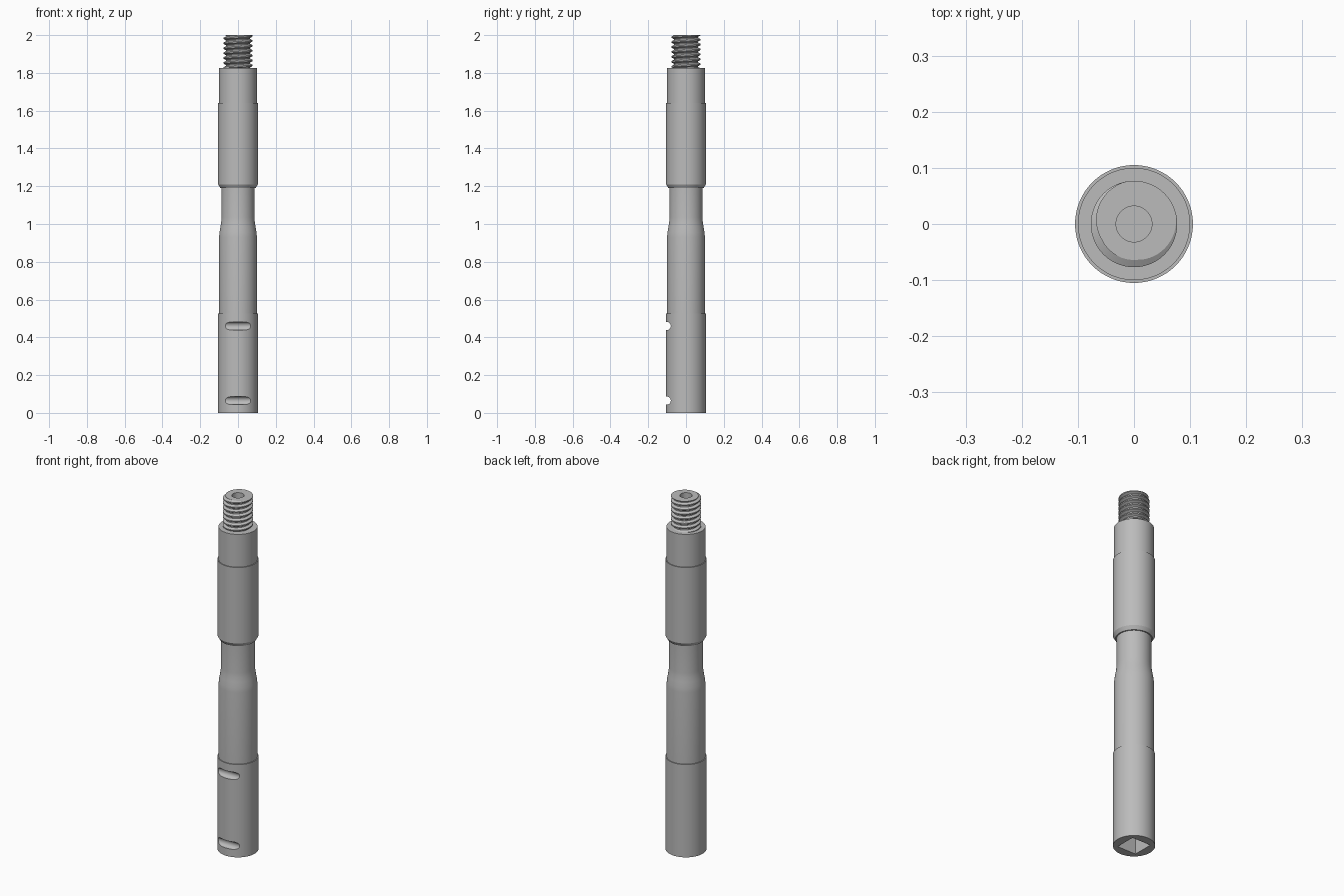
import bpy, bmesh, math
from mathutils import Matrix, Vector

if "Cube" in bpy.data.objects:
    bpy.data.objects.remove(bpy.data.objects["Cube"])

steel = bpy.data.materials.new("steel_grey")
steel.use_nodes = True
GREY = (0.5, 0.5, 0.5, 1)
steel.diffuse_color = GREY
steel.node_tree.nodes["Principled BSDF"].inputs["Base Color"].default_value = GREY


def finish(bm, name):
    bmesh.ops.recalc_face_normals(bm, faces=bm.faces)
    mesh = bpy.data.meshes.new(name)
    bm.to_mesh(mesh)
    bm.free()
    mesh.materials.append(steel)
    obj = bpy.data.objects.new(name, mesh)
    bpy.context.collection.objects.link(obj)
    return obj


def lathe(name, profile, steps=96):
    bm = bmesh.new()
    verts = [bm.verts.new((r, 0, z)) for r, z in profile]
    edges = [bm.edges.new(pair) for pair in zip(verts, verts[1:])]
    bmesh.ops.spin(bm, geom=verts + edges, cent=(0, 0, 0), axis=(0, 0, 1),
                   angle=2 * math.pi, steps=steps, use_merge=True)
    bmesh.ops.remove_doubles(bm, verts=bm.verts, dist=1e-5)
    return finish(bm, name)


def rod_cutter(name, radius, length, matrix):
    bm = bmesh.new()
    bmesh.ops.create_cone(bm, cap_ends=True, segments=48, radius1=radius,
                          radius2=radius, depth=length, matrix=matrix)
    return finish(bm, name)


def cut(obj, cutter):
    mod = obj.modifiers.new("cut", 'BOOLEAN')
    mod.operation, mod.solver, mod.object = 'DIFFERENCE', 'EXACT', cutter
    bpy.context.view_layer.objects.active = obj
    bpy.ops.object.modifier_apply(modifier=mod.name)
    bpy.data.objects.remove(cutter)


def smooth(obj):
    bpy.ops.object.select_all(action='DESELECT')
    obj.select_set(True)
    bpy.context.view_layer.objects.active = obj
    bpy.ops.object.shade_smooth_by_angle(angle=math.radians(25))


# Stepped shaft with narrowed neck
WIDE, MID, NECK = 0.105, 0.1, 0.087
shaft = lathe("shaft", [
    (0, 0), (WIDE, 0), (WIDE, 0.525), (MID, 0.525), (MID, 0.93),
    (0.098, 0.955), (0.093, 0.985), (0.089, 1.01), (NECK, 1.035),
    (NECK, 1.19), (0.093, 1.19), (WIDE, 1.21), (WIDE, 1.64),
    (MID, 1.64), (MID, 1.825), (0, 1.825)])

# Two round grooves across the front
for z in (0.065, 0.46):
    cut(shaft, rod_cutter("groove_cutter", 0.0215, 0.5,
        Matrix.Translation((0, -0.102, z)) @ Matrix.Rotation(math.pi / 2, 4, 'Y')))

# Square drive socket in the bottom
bm = bmesh.new()
bmesh.ops.create_cube(bm, size=1, matrix=Matrix.Diagonal((0.115, 0.115, 0.3, 1)))
cut(shaft, finish(bm, "socket_cutter"))
smooth(shaft)

# Helical thread on the top stud
CREST, ROOT, PITCH = 0.077, 0.064, 0.026
LOW, TOP, COLS = 1.82, 2.0, 72
START = math.radians(60)
BREAKS = (-0.12, 0.12, 0.4, 0.6)


def thread_radius(u):
    d = abs((u + 0.5) % 1 - 0.5)
    t = min(max((d - 0.12) / 0.28, 0), 1)
    return CREST + (ROOT - CREST) * t


bm = bmesh.new()
turns = math.ceil((TOP - LOW) / PITCH) + 2
offsets = [n + b for n in range(-turns, 3) for b in BREAKS]
columns = []
for c in range(COLS):
    ang = 2 * math.pi * c / COLS
    shift = (ang - START) / (2 * math.pi)
    column = []
    for u in offsets:
        z = min(max(TOP + PITCH * (u + shift), LOW), TOP)
        r = thread_radius((z - TOP) / PITCH - shift)
        column.append(bm.verts.new((r * math.cos(ang), r * math.sin(ang), z)))
    columns.append(column)
per_turn = len(BREAKS)
for c in range(COLS):
    a = columns[c]
    # The last column meets the first one a full turn higher
    b = columns[c + 1] if c + 1 < COLS else columns[0][per_turn:]
    for k in range(min(len(a), len(b)) - 1):
        bm.faces.new((a[k], b[k], b[k + 1], a[k + 1]))
bmesh.ops.remove_doubles(bm, verts=bm.verts, dist=1e-5)
bmesh.ops.delete(bm, geom=[v for v in bm.verts if not v.link_faces], context='VERTS')
bmesh.ops.holes_fill(bm, edges=[e for e in bm.edges if e.is_boundary], sides=0)
stud = finish(bm, "threaded_stud")

# Centre bore in the stud
cut(stud, rod_cutter("bore_cutter", 0.032, 0.3, Matrix.Translation((0, 0, TOP))))
smooth(stud)
